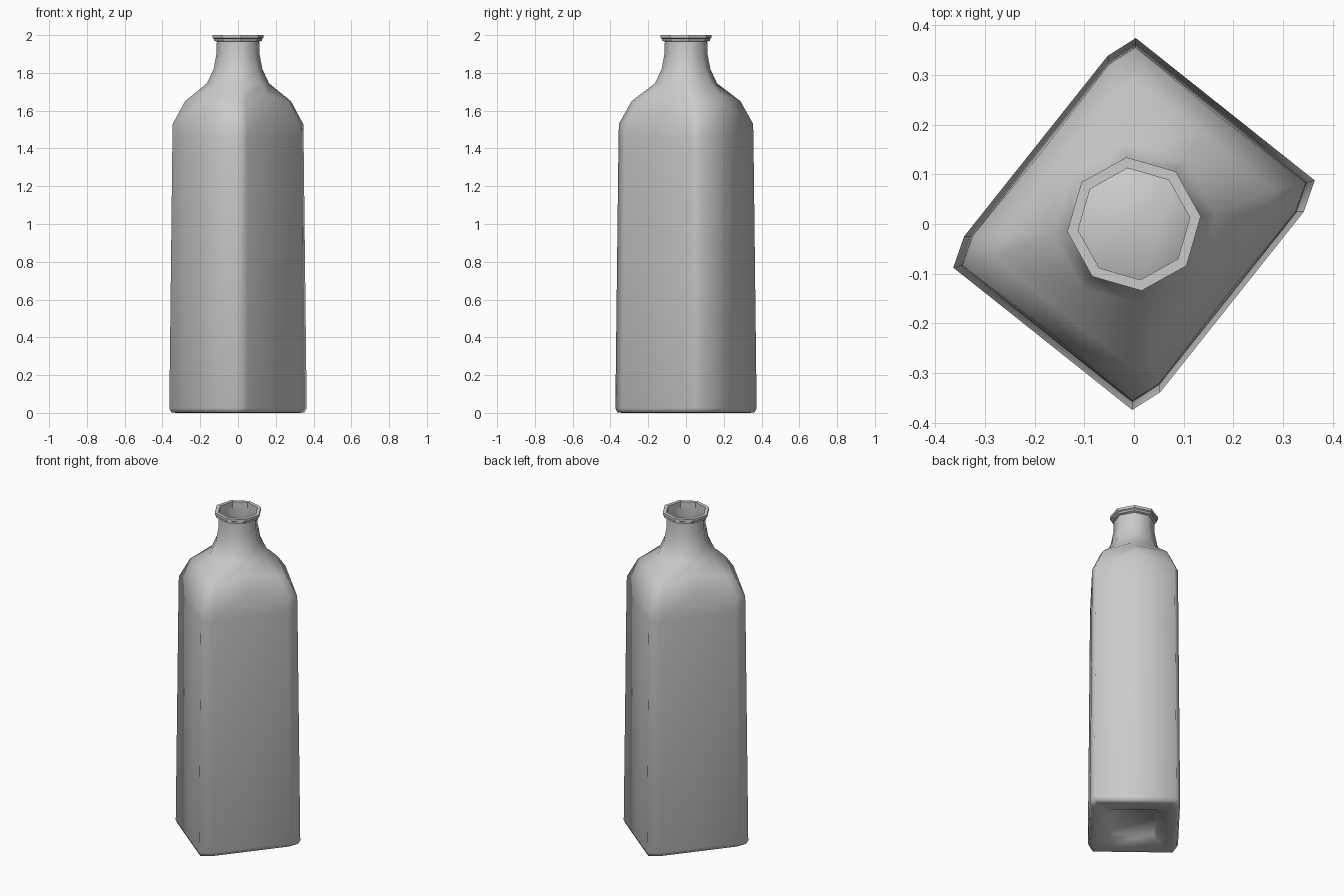
import bpy, bmesh, math

if "Cube" in bpy.data.objects:
    bpy.data.objects.remove(bpy.data.objects["Cube"])

TURN = math.radians(51.5)      # long axis of the bottle, seen from above
LONG, SHORT = 0.295, 0.252     # half sizes of the body section
CUT_L, CUT_S = 0.232, 0.23     # where the corner chamfers begin


def rect_ring(scale, z, mid_scale=None, mid_z=None):
    """Chamfered rectangle: 8 corner points plus a middle point on every side."""
    m = scale if mid_scale is None else mid_scale
    mz = z if mid_z is None else mid_z
    a, b, c, d = LONG * scale, SHORT * scale, CUT_L * scale, CUT_S * scale
    return [(LONG * m, 0, mz), (a, d, z), (c, b, z),
            (0, SHORT * m, mz), (-c, b, z), (-a, d, z),
            (-LONG * m, 0, mz), (-a, -d, z), (-c, -b, z),
            (0, -SHORT * m, mz), (c, -b, z), (a, -d, z)]


def oct_ring(r, z):
    """Octagon with its diagonal points doubled to match the body rings."""
    k = r * math.sqrt(0.5)
    return [(r, 0, z), (k, k, z), (k, k, z), (0, r, z), (-k, k, z), (-k, k, z),
            (-r, 0, z), (-k, -k, z), (-k, -k, z), (0, -r, z), (k, -k, z), (k, -k, z)]


def loft(name, rings, cap, angle):
    bm = bmesh.new()
    loops = [[bm.verts.new(p) for p in ring] for ring in rings]
    n = len(loops[0])
    for low, high in zip(loops, loops[1:]):
        for i in range(n):
            j = (i + 1) % n
            bm.faces.new((low[i], low[j], high[j], high[i]))
    if cap:
        bm.faces.new(loops[0][::-1])
    bmesh.ops.remove_doubles(bm, verts=bm.verts, dist=0.0005)
    mesh = bpy.data.meshes.new(name)
    bm.to_mesh(mesh)
    bm.free()
    obj = bpy.data.objects.new(name, mesh)
    bpy.context.collection.objects.link(obj)
    obj.rotation_euler.z = TURN
    bpy.ops.object.select_all(action='DESELECT')
    obj.select_set(True)
    bpy.context.view_layer.objects.active = obj
    bpy.ops.object.shade_smooth_by_angle(angle=math.radians(angle))
    return obj


# body: recessed base, tapered sides, peaked shoulders, octagonal neck
loft("bottle_body", [
    rect_ring(0.50, 0.04),
    rect_ring(0.56, 0.015),
    rect_ring(0.90, 0.0),
    rect_ring(0.97, 0.003),
    rect_ring(1.0, 0.025),
    rect_ring(0.955, 1.45),
    rect_ring(0.95, 1.53, 0.935, 1.62),
    rect_ring(0.77, 1.65, 0.78, 1.685),
    oct_ring(0.165, 1.745),
    oct_ring(0.13, 1.82),
    oct_ring(0.115, 1.90),
    oct_ring(0.113, 1.97),
], True, 80)

# rolled lip around the open mouth
loft("bottle_lip", [
    oct_ring(0.113, 1.965),
    oct_ring(0.127, 1.970),
    oct_ring(0.127, 1.980),
    oct_ring(0.135, 1.985),
    oct_ring(0.135, 2.0),
    oct_ring(0.113, 2.0),
    oct_ring(0.113, 1.965),
], False, 30)
